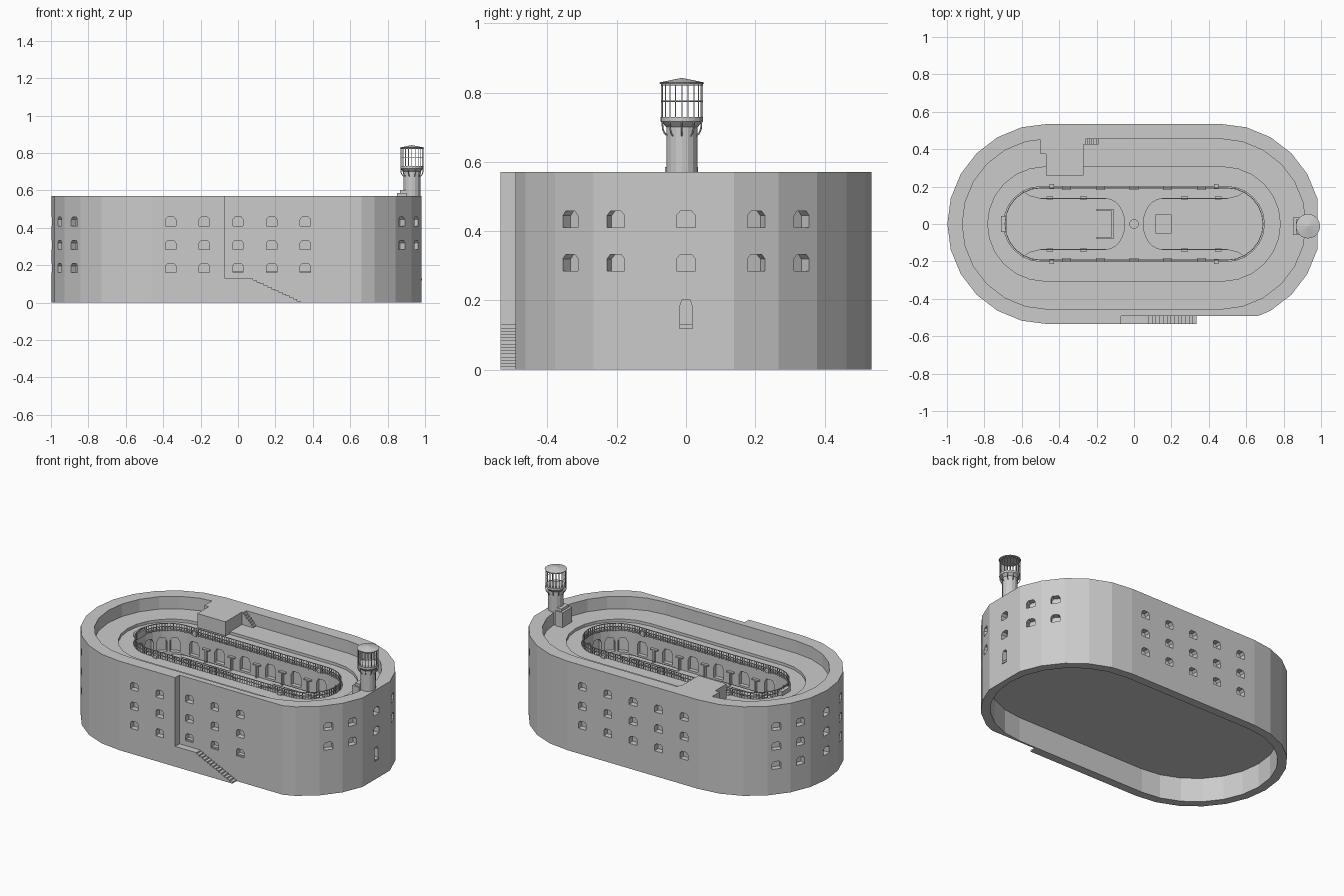
import bpy, bmesh
from math import sin, cos, pi, radians, hypot
from mathutils import Matrix, Vector

if "Cube" in bpy.data.objects:
    bpy.data.objects.remove(bpy.data.objects["Cube"])


def finish(name, bm):
    bmesh.ops.recalc_face_normals(bm, faces=bm.faces[:])
    me = bpy.data.meshes.new(name)
    bm.to_mesh(me)
    bm.free()
    ob = bpy.data.objects.new(name, me)
    bpy.context.collection.objects.link(ob)
    return ob


def add_box(bm, x0, x1, y0, y1, z0, z1):
    m = Matrix.Translation(((x0 + x1) / 2, (y0 + y1) / 2, (z0 + z1) / 2))
    bmesh.ops.create_cube(bm, size=1, matrix=m @ Matrix.Diagonal((x1 - x0, y1 - y0, z1 - z0, 1)))


def boxes(name, items):
    bm = bmesh.new()
    for b in items:
        add_box(bm, *b)
    return finish(name, bm)


def stadium(r, c):
    """Straight sides with 15-degree facets round both ends."""
    pts = []
    for side in (1, -1):
        for i in range(-6, 7):
            a = radians(15 * i)
            k = cos(a)
            if r > 0.5 and side == 1 and i == 0:   # flat facet under the tower
                k = cos(radians(15))
            pts.append((side * (c + r * k), side * r * sin(a)))
    return pts


def ring(name, profile):
    """Closed (radius, half length, z) section swept round the stadium."""
    bm = bmesh.new()
    loops = [[bm.verts.new((x, y, z)) for x, y in stadium(r, c)] for r, c, z in profile]
    for k, lo in enumerate(loops):
        hi = loops[(k + 1) % len(loops)]
        for i in range(len(lo)):
            j = (i + 1) % len(lo)
            bm.faces.new((lo[i], lo[j], hi[j], hi[i]))
    return finish(name, bm)


def prism(name, pts, z0, z1):
    bm = bmesh.new()
    f = bm.faces.new([bm.verts.new((x, y, z0)) for x, y in pts])
    up = bmesh.ops.extrude_face_region(bm, geom=[f])
    bmesh.ops.translate(bm, vec=(0, 0, z1 - z0), verts=[v for v in up["geom"] if isinstance(v, bmesh.types.BMVert)])
    return finish(name, bm)


def add_arch(bm, x, y, z, ang, w, h, d):
    """Arched block reaching d either side of the point, along direction ang."""
    m = Matrix.Translation((x, y, z)) @ Matrix.Rotation(ang, 4, 'Z')
    prof = [(-.5, 0), (.5, 0), (.5, .72), (.3, 1), (-.3, 1), (-.5, .72)]
    a, b = [[bm.verts.new(m @ Vector((s * d, p * w, q * h))) for p, q in prof] for s in (-1, 1)]
    bm.faces.new(a)
    bm.faces.new(b)
    for i in range(6):
        j = (i + 1) % 6
        bm.faces.new((a[i], a[j], b[j], b[i]))


def cut(target, cutter):
    mod = target.modifiers.new("cut", 'BOOLEAN')
    mod.operation, mod.solver, mod.object = 'DIFFERENCE', 'EXACT', cutter
    bpy.context.view_layer.objects.active = target
    bpy.ops.object.modifier_apply(modifier=mod.name)
    bpy.data.objects.remove(cutter)


def steps(name, x0, x1, y0, y1, z0, z1, n):
    w, h = (x1 - x0) / n, (z1 - z0) / n
    pts = [(x0, z0)]
    for i in range(n):
        pts += [(x0 + i * w, z1 - i * h), (x0 + (i + 1) * w, z1 - i * h)]
    pts.append((x1, z0))
    ob = prism(name, pts, -y1, -y0)
    ob.data.transform(Matrix.Rotation(pi / 2, 4, 'X'))
    return ob


def cone(name, x, y, z0, z1, r0, r1, n):
    bm = bmesh.new()
    bmesh.ops.create_cone(bm, cap_ends=True, segments=n, radius1=r0, radius2=r1, depth=z1 - z0,
                          matrix=Matrix.Translation((x, y, (z0 + z1) / 2)))
    return finish(name, bm)


# Outer wall, parapet, stepped roof and court wall
C = 0.463
shell = ring("outer_wall_and_roof", [
    (.535, C, 0), (.535, C, .57), (.455, C, .57), (.455, C, .49), (.305, .477, .49), (.305, .477, .472),
    (.2, .497, .472), (.2, .497, .155), (.48, C, .155), (.48, C, 0)])
prism("floor", stadium(.482, C), .155, .17)
cut(shell, boxes("recess_cutter", [(-.07, .8, -.7, -.492, -.1, .7)]))

# Window, door and court arch recesses
bm = bmesh.new()
for z in (.162, .285, .41):
    for x in (-.36, -.18, 0, .18, .36):
        add_arch(bm, x, .535, z, pi / 2, .055, .048, .035)
        add_arch(bm, x, -.535 if x < -.07 else -.492, z, pi / 2, .055, .048, .035)
    for side in (-1, 1):
        if side == 1 and z < .2:
            continue
        for deg in (-39, -22.5, 0, 22.5, 39):
            a = radians(deg)
            r = .517 if deg == 0 and side == 1 else .53
            add_arch(bm, side * (C + r * cos(a)), side * r * sin(a), z, a, .055, .048, .035)
add_arch(bm, C + .517, 0, .12, 0, .038, .083, .03)
for s in (-1, 1):
    for x in (-.45, -.27, -.09, .09, .27, .45):
        add_arch(bm, x, s * .2, .325, pi / 2, .07, .09, .025)
    for deg in (-67, -45, -22, 0, 22, 45, 67):
        a = radians(deg)
        add_arch(bm, s * (.497 + .2 * cos(a)), s * .2 * sin(a), .325, a, .06, .09, .025)
cut(shell, finish("opening_cutter", bm))
boxes("door_sill", [(.955, .985, -.019, .019, .118, .13)])

# Front stairs
boxes("front_landing", [(-.07, .06, -.535, -.48, 0, .13)])
steps("front_stairs", .06, .335, -.535, -.48, 0, .13, 14)

# Roof hut and its steps
boxes("roof_hut", [(-.47, -.27, .26, .46, .48, .57), (-.5, -.47, .375, .46, .48, .57)])
steps("roof_steps", -.27, -.19, .425, .457, .488, .57, 7)

# Railing round the court
rail_pts = stadium(.193, .497)
bm = bmesh.new()
for i, p in enumerate(rail_pts):
    q = rail_pts[(i + 1) % len(rail_pts)]
    n = max(1, round(hypot(q[0] - p[0], q[1] - p[1]) / .0165))
    for k in range(n):
        x, y = p[0] + (q[0] - p[0]) * k / n, p[1] + (q[1] - p[1]) * k / n
        add_box(bm, x - .0015, x + .0015, y - .0015, y + .0015, .462, .51)
finish("court_railing_posts", bm)
for z in (.466, .488, .508):
    ring("court_rail", [(.191, .497, z), (.195, .497, z), (.195, .497, z + .004), (.191, .497, z + .004)])

# Brackets on the court edge and T-shaped wall pilasters
boxes("court_edge_blocks", [(x - .013, x + .013, s * .2 - .013, s * .2 + .013, .46, .49)
                            for x in (-.44, .44) for s in (-1, 1)]
      + [(-.71, -.682, -.042, .042, .46, .5)])
boxes("court_pilasters", [(x - w, x + w, s * .192 - .009, s * .192 + .009, z0, z1)
                          for x in (-.36, -.18, 0, .18, .36) for s in (-1, 1)
                          for w, z0, z1 in ((.004, .31, .39), (.024, .39, .398))])

# Gallery with a central bridge: one quarter, mirrored
arc = [(.15 - .1 * cos(radians(t)), .135 * sin(radians(t))) for t in range(0, 91, 15)]
gal = prism("gallery", [(0, 0)] + arc + [(.5, .135), (.56, .15), (.6, .18), (.5, .202), (0, .202)], .3, .312)
mir = gal.modifiers.new("mirror", 'MIRROR')
mir.use_axis = (True, True, False)
boxes("gallery_supports", [(x - .018, x + .018, s * .14 - .008, s * .14 + .008, .17, .325)
                           for x in (-.45, -.27, .27, .45) for s in (-1, 1)])
boxes("gallery_rails", [(a, b, s * .137 - .002, s * .137 + .002, z, z + .003)
                        for a, b in ((-.5, -.15), (.15, .5)) for s in (-1, 1) for z in (.33, .348)])
cone("bridge_column", 0, 0, .17, .345, .025, .025, 16)
boxes("court_furniture", [(-.2, -.11, -.08, -.07, .17, .25), (-.2, -.11, .07, .08, .17, .25),
                          (-.12, -.11, -.08, .08, .17, .25), (.115, .2, -.05, .05, .17, .24)])

# Watchtower
TX, TY = .93, -.012
cone("tower_shaft", TX, TY, .48, .71, .045, .045, 16)
cone("tower_collar", TX, TY, .7, .716, .045, .06, 20)
cone("tower_deck", TX, TY, .716, .73, .061, .061, 20)
cone("tower_roof", TX, TY, .829, .842, .065, .002, 20)
cone("tower_roof_edge", TX, TY, .825, .829, .063, .065, 20)
boxes("tower_base", [(.85, .9, -.06, .035, .48, .585), (.865, .9, -.05, .025, .585, .602)])
bm = bmesh.new()
for i in range(20):
    a = 2 * pi * i / 20
    x, y = TX + .059 * cos(a), TY + .059 * sin(a)
    add_box(bm, x - .0016, x + .0016, y - .0016, y + .0016, .728, .827)
finish("tower_bars", bm)


def tube(name, pts, cyclic=False, r=.0018):
    cu = bpy.data.curves.new(name, 'CURVE')
    cu.dimensions, cu.bevel_depth, cu.bevel_resolution = '3D', r, 0
    sp = cu.splines.new('POLY')
    sp.points.add(len(pts) - 1)
    for p, co in zip(sp.points, pts):
        p.co = (*co, 1)
    sp.use_cyclic_u = cyclic
    bpy.context.collection.objects.link(bpy.data.objects.new(name, cu))


for z in (.775, .822):
    tube("tower_bar_ring", [(TX + .059 * cos(pi * i / 10), TY + .059 * sin(pi * i / 10), z) for i in range(20)], True)
for i in range(10):
    a = 2 * pi * i / 10
    tube("tower_bracket", [(TX + r * cos(a), TY + r * sin(a), z) for r, z in
                           ((.044, .675), (.052, .682), (.058, .695), (.06, .72))], r=.0025)
